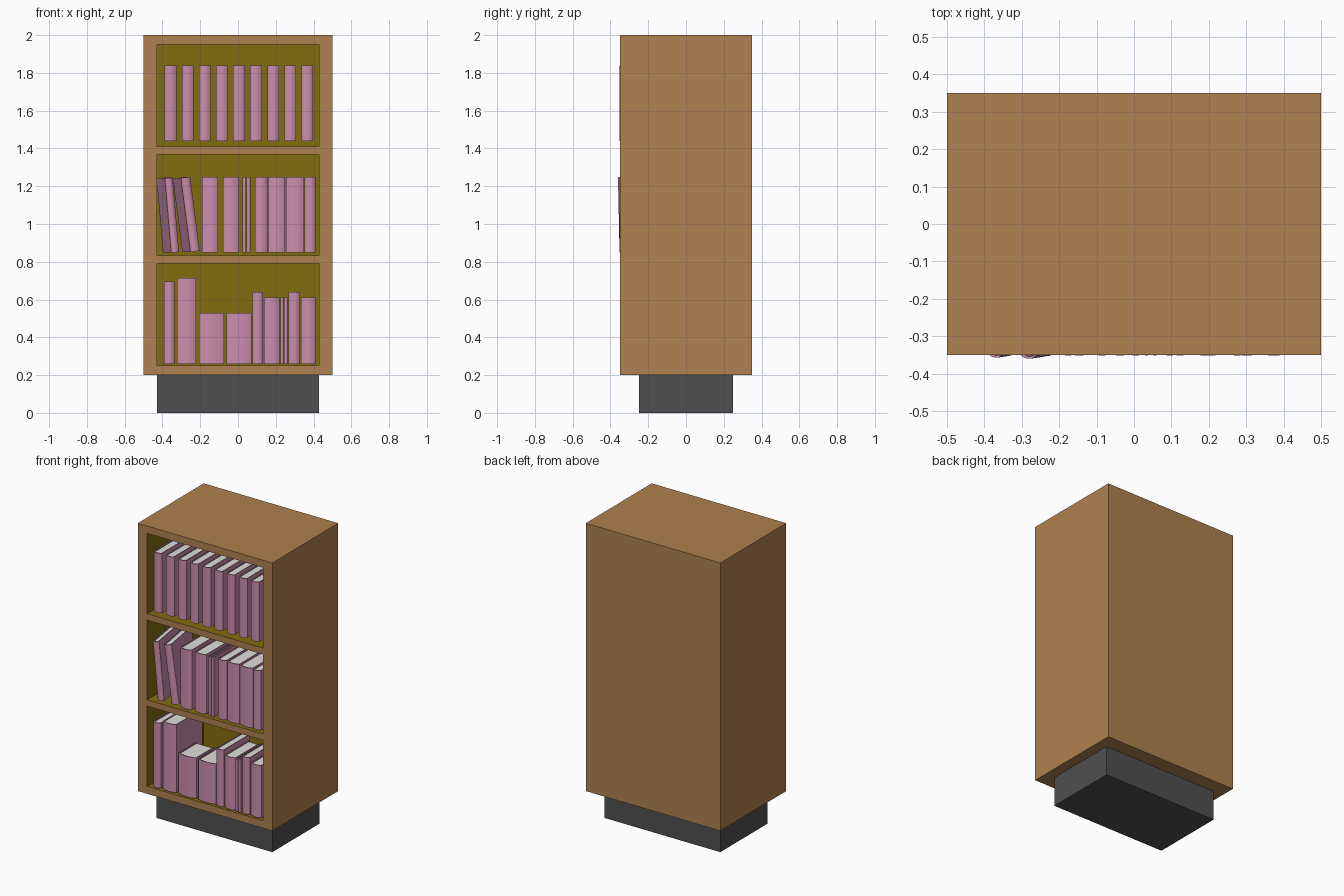
import bpy, bmesh, math
from mathutils import Matrix

if "Cube" in bpy.data.objects:
    bpy.data.objects.remove(bpy.data.objects["Cube"])


def material(name, rgb):
    m = bpy.data.materials.new(name)
    m.diffuse_color = (*rgb, 1)
    m.use_nodes = True
    m.node_tree.nodes["Principled BSDF"].inputs["Base Color"].default_value = m.diffuse_color
    return m


WOOD = material("wood", (0.43, 0.22, 0.08))
LINING = material("lining", (0.23, 0.15, 0.005))
COVER = material("cover", (0.6, 0.27, 0.42))
PAGES = material("pages", (0.75, 0.73, 0.7))
DARK = material("dark_base", (0.08, 0.08, 0.08))


def finish(bm, name, mats):
    bmesh.ops.recalc_face_normals(bm, faces=bm.faces[:])
    me = bpy.data.meshes.new(name)
    bm.to_mesh(me)
    bm.free()
    for m in mats:
        me.materials.append(m)
    ob = bpy.data.objects.new(name, me)
    bpy.context.collection.objects.link(ob)
    return ob


def add_box(bm, x0, x1, y0, y1, z0, z1, mat=0):
    mtx = Matrix.Translation(((x0 + x1) / 2, (y0 + y1) / 2, (z0 + z1) / 2)) @ \
        Matrix.Diagonal((x1 - x0, y1 - y0, z1 - z0, 1))
    verts = bmesh.ops.create_cube(bm, size=1, matrix=mtx)["verts"]
    for f in {f for v in verts for f in v.link_faces}:
        f.material_index = mat


# Plinth
bm = bmesh.new()
add_box(bm, -0.43, 0.43, -0.25, 0.25, 0, 0.2)
finish(bm, "base", [DARK])

# Case: front grid extruded to a solid, then three compartments pushed in
bm = bmesh.new()
xs = [-0.5, -0.43, 0.43, 0.5]
zs = [0.2, 0.25, 0.79, 0.832, 1.367, 1.41, 1.95, 2.0]
grid = [[bm.verts.new((x, -0.35, z)) for x in xs] for z in zs]
pockets = []
for r in range(len(zs) - 1):
    for c in range(3):
        f = bm.faces.new((grid[r][c], grid[r][c + 1], grid[r + 1][c + 1], grid[r + 1][c]))
        if c == 1 and r % 2 == 1:
            pockets.append(f)
geom = bmesh.ops.extrude_face_region(bm, geom=bm.faces[:], use_keep_orig=True)["geom"]
for v in geom:
    if isinstance(v, bmesh.types.BMVert):
        v.co.y = 0.35
bmesh.ops.recalc_face_normals(bm, faces=bm.faces[:])
for f in bmesh.ops.extrude_discrete_faces(bm, faces=pockets)["faces"]:
    for v in f.verts:
        v.co.y = 0.25
    f.material_index = 1
    for e in f.edges:
        for side in e.link_faces:
            side.material_index = 1
finish(bm, "case", [WOOD, LINING])


def book(name, x0, x1, z0, z1, front=-0.352, lean=0, yaw=0):
    """Rounded-spine U-shaped cover wrapped around a page block."""
    w, h = x1 - x0, z1 - z0
    depth = min(0.29, 0.75 * h)
    t = min(0.006, w * 0.2)
    bulge = min(0.012, w * 0.25)
    hw = w / 2
    n = 6
    outer = [(-hw, depth)]
    inner = [(-hw + t, depth)]
    for i in range(n + 1):
        a = -1 + 2 * i / n
        y = bulge * a * a
        outer.append((hw * a, y))
        inner.append(((hw - t) * a, y + t))
    outer.append((hw, depth))
    inner.append((hw - t, depth))
    bm = bmesh.new()
    rings = [[bm.verts.new((x, y, z)) for x, y in line]
             for z in (0, h) for line in (outer, inner)]
    ob, ib, ot, it = rings
    for i in range(len(outer) - 1):
        for a, b in ((ob, ot), (it, ib), (ot, it), (ib, ob)):
            bm.faces.new((a[i], a[i + 1], b[i + 1], b[i]))
    for i in (0, -1):
        bm.faces.new((ob[i], ib[i], it[i], ot[i]))
    # Page block
    add_box(bm, -hw + t, hw - t, bulge * 0.6 + t, depth - 0.006, 0.006, h - 0.006, 1)
    o = finish(bm, name, [COVER, PAGES])
    o.matrix_world = Matrix.Translation(((x0 + x1) / 2, front, z0)) @ \
        Matrix.Rotation(math.radians(yaw), 4, 'Z') @ Matrix.Rotation(math.radians(lean), 4, 'Y')


# Top shelf: nine equal books
for i in range(9):
    x = -0.357 + i * 0.0905
    book(f"top_book_{i + 1}", x - 0.031, x + 0.031, 1.44, 1.84)

# Middle shelf: two leaning books, then upright ones
book("leaning_book_1", -0.352, -0.31, 0.85, 1.245, lean=-5, yaw=9)
book("leaning_book_2", -0.25, -0.2, 0.855, 1.25, lean=-7.5, yaw=9)
middle = [(-0.19, -0.105), (-0.08, 0.005), (0.025, 0.042), (0.046, 0.065),
          (0.09, 0.155), (0.16, 0.25), (0.253, 0.35), (0.353, 0.41)]
for i, (a, b) in enumerate(middle):
    book(f"middle_book_{i + 1}", a, b, 0.848, 1.248)

# Bottom shelf: mixed heights
bottom = [(-0.392, -0.337, 0.695), (-0.322, -0.222, 0.715), (-0.207, -0.075, 0.53),
          (-0.06, 0.072, 0.53), (0.077, 0.132, 0.64), (0.137, 0.22, 0.61),
          (0.224, 0.24, 0.61), (0.244, 0.263, 0.61), (0.268, 0.325, 0.64),
          (0.333, 0.41, 0.61)]
for i, (a, b, top) in enumerate(bottom):
    book(f"bottom_book_{i + 1}", a, b, 0.258, top, front=-0.348)
